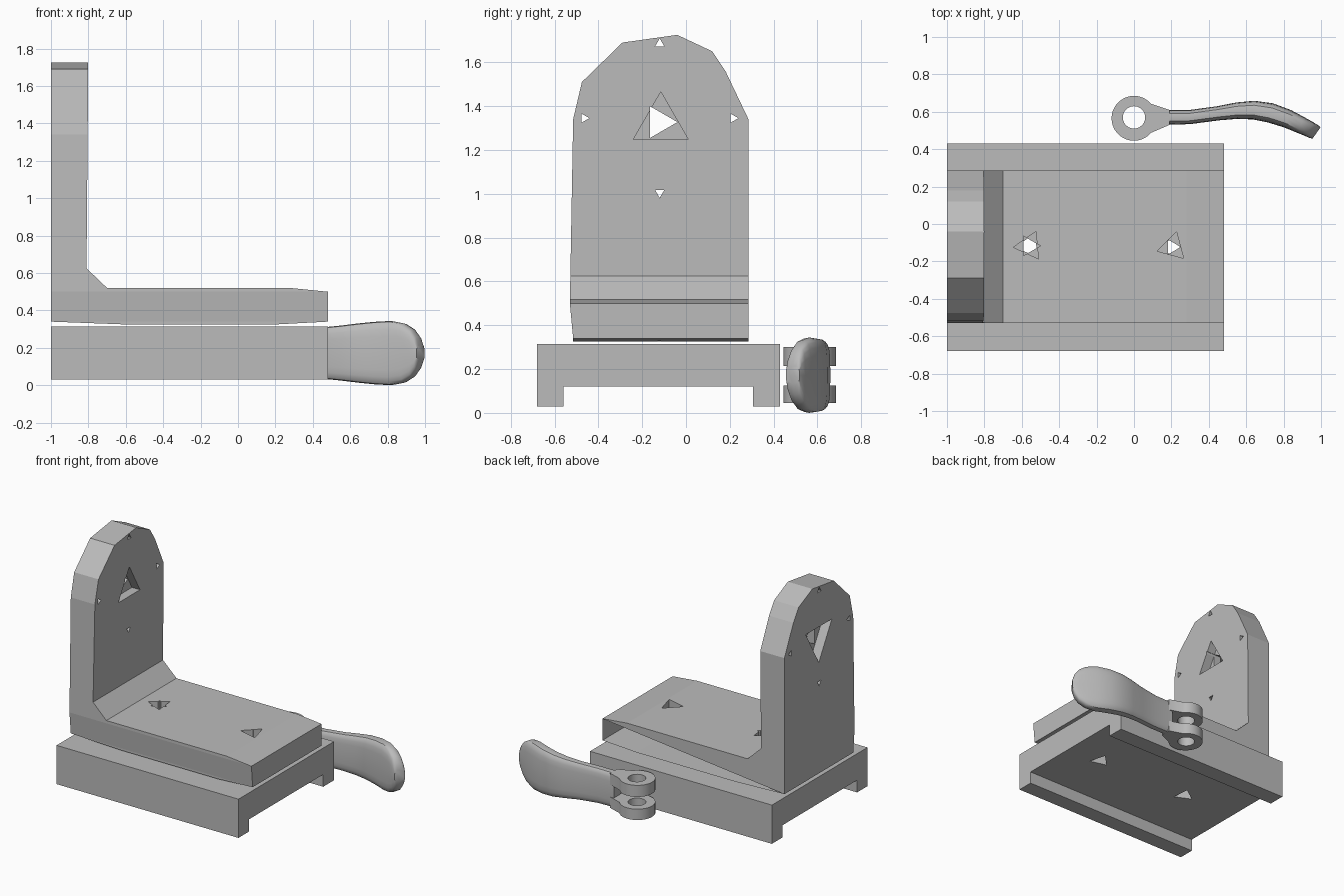
import bpy, bmesh, math
from mathutils import Vector

if "Cube" in bpy.data.objects:
    bpy.data.objects.remove(bpy.data.objects["Cube"])

grey = bpy.data.materials.new("plain_grey")
grey.diffuse_color = (0.5, 0.5, 0.5, 1)
grey.use_nodes = True
grey.node_tree.nodes["Principled BSDF"].inputs["Base Color"].default_value = grey.diffuse_color


def add_object(name, bm):
    bmesh.ops.recalc_face_normals(bm, faces=bm.faces)
    mesh = bpy.data.meshes.new(name)
    bm.to_mesh(mesh)
    bm.free()
    mesh.materials.append(grey)
    ob = bpy.data.objects.new(name, mesh)
    bpy.context.collection.objects.link(ob)
    return ob


def prism(name, pts, axis, a, b):
    """Extrude a 2D outline along an axis from a to b."""
    place = {"x": lambda p, t: (t, p[0], p[1]),
             "y": lambda p, t: (p[0], t, p[1]),
             "z": lambda p, t: (p[0], p[1], t)}[axis]
    bm = bmesh.new()
    lo = [bm.verts.new(place(p, a)) for p in pts]
    hi = [bm.verts.new(place(p, b)) for p in pts]
    bm.faces.new(lo)
    bm.faces.new(hi)
    n = len(pts)
    for i in range(n):
        j = (i + 1) % n
        bm.faces.new((lo[i], lo[j], hi[j], hi[i]))
    return add_object(name, bm)


def ngon(cx, cy, r, n=3, turn=0):
    return [(cx + r * math.cos(math.radians(turn + 360 * i / n)),
             cy + r * math.sin(math.radians(turn + 360 * i / n))) for i in range(n)]


def boolean(ob, cutter, operation="DIFFERENCE"):
    mod = ob.modifiers.new("cut", "BOOLEAN")
    mod.operation = operation
    mod.solver = "EXACT"
    mod.object = cutter
    bpy.context.view_layer.objects.active = ob
    bpy.ops.object.modifier_apply(modifier=mod.name)
    bpy.data.objects.remove(cutter)


def smooth(ob, angle):
    bpy.ops.object.select_all(action="DESELECT")
    ob.select_set(True)
    bpy.context.view_layer.objects.active = ob
    bpy.ops.object.shade_smooth_by_angle(angle=math.radians(angle))


# Base plate: channel section with two mounting holes
base = prism("base_plate",
             [(-.68, .03), (-.56, .03), (-.56, .12), (.305, .12),
              (.305, .03), (.43, .03), (.43, .315), (-.68, .315)], "x", -1, .48)
floor_holes = [(-.56, -.117, 185, .06), (.205, -.123, 195, .045)]
for x, y, turn, r in floor_holes:
    boolean(base, prism("cutter", ngon(x, y, .075, 3, turn + 120), "z", 0, .5))

# Angle bracket: L profile trimmed by the round-topped outline
bracket = prism("angle_bracket",
                [(-1, .34), (-.6, .325), (.2, .325), (.48, .34), (.48, .5), (.28, .52),
                 (-.7, .52), (-.81, .625), (-.8, 1.8), (-1, 1.8)], "y", -.7, .5)
outline = [(-.515, .2), (-.515, .34), (-.53, .5), (-.515, 1.34), (-.475, 1.51), (-.29, 1.69),
           (-.04, 1.725), (.12, 1.65), (.18, 1.56), (.285, 1.34), (.285, .2)]
boolean(bracket, prism("cutter", outline, "x", -1.2, .7), "INTERSECT")

# Bracket floor holes: wide pocket over a narrow bore
for x, y, turn, r in floor_holes:
    boolean(bracket, prism("cutter", ngon(x, y, .085, 3, turn), "z", .42, .7))
    boolean(bracket, prism("cutter", ngon(x, y, r, 3, 0), "z", .2, .6))

# Bracket wall: centre bore with a pocket on both faces
boolean(bracket, prism("cutter", ngon(-.115, 1.32, .145, 3, 90), "x", -.87, -.6))
boolean(bracket, prism("cutter", ngon(-.115, 1.33, .175, 3, 270), "x", -1.2, -.93))
boolean(bracket, prism("cutter", ngon(-.122, 1.327, .083, 3, 0), "x", -1.2, -.6))

# Bracket wall: four small screw holes
for y, z, turn in [(-.12, 1.685, 90), (-.12, 1.005, 270), (-.465, 1.345, 0), (.215, 1.345, 0)]:
    boolean(bracket, prism("cutter", ngon(y, z, .024, 3, turn), "x", -1.2, -.6))

# Open lower wedge in the back side of the bracket floor
bm = bmesh.new()
bm.from_mesh(bracket.data)


def back_faces():
    return [f for f in bm.faces if f.normal.y > .99 and f.calc_center_median().y > .28]


side = back_faces()
geom = set(side)
for f in side:
    geom.update(f.edges)
    geom.update(f.verts)
corner, slope = Vector((-1, .285, .34)), Vector((-.16, 0, 1.48)).normalized()
bmesh.ops.bisect_plane(bm, geom=list(geom), dist=1e-4, plane_co=corner, plane_no=slope)
bm.normal_update()
wedge = [f for f in back_faces() if (f.calc_center_median() - corner).dot(slope) < -1e-3
         and max((v.co - corner).dot(slope) for v in f.verts) < 1e-3]
bmesh.ops.delete(bm, geom=wedge, context="FACES")
bm.to_mesh(bracket.data)
bm.free()

# Lever fork: two drilled eyes
eye = [(.12 * math.cos(math.radians(a)), .565 + .12 * math.sin(math.radians(a)))
       for a in range(40, 321, 10)] + [(.19, .53), (.19, .61)]
for name, z0, z1 in [("lower_fork_eye", .045, .125), ("upper_fork_eye", .215, .3)]:
    fork = prism(name, eye, "z", z0, z1)
    boolean(fork, prism("cutter", ngon(0, .57, .06, 24), "z", z0 - .1, z1 + .1))
    smooth(fork, 30)

# Lever handle: rounded sections (x, y, heading, half thickness, half height)
stations = [(.16, .57, 0, .04, .128), (.30, .572, 2, .038, .13), (.45, .592, 7, .038, .137),
            (.55, .606, 4, .044, .147), (.64, .609, -4, .05, .158), (.73, .594, -15, .053, .167),
            (.82, .563, -24, .05, .172), (.89, .53, -30, .046, .158), (.935, .508, -33, .043, .128),
            (.962, .494, -35, .041, .088), (.976, .487, -35, .038, .04)]
bm = bmesh.new()
rings = []
for x, y, heading, t, h in stations:
    a = math.radians(heading)
    ring = []
    for i in range(20):
        c, s = math.cos(math.tau * i / 20), math.sin(math.tau * i / 20)
        u = t * math.copysign(abs(c) ** .55, c)
        w = h * math.copysign(abs(s) ** .55, s)
        ring.append(bm.verts.new((x - u * math.sin(a), y + u * math.cos(a), .172 + w)))
    rings.append(ring)
for r0, r1 in zip(rings, rings[1:]):
    for i in range(20):
        j = (i + 1) % 20
        bm.faces.new((r0[i], r0[j], r1[j], r1[i]))
bm.faces.new(rings[0])
bm.faces.new(rings[-1])
smooth(add_object("lever_handle", bm), 40)
